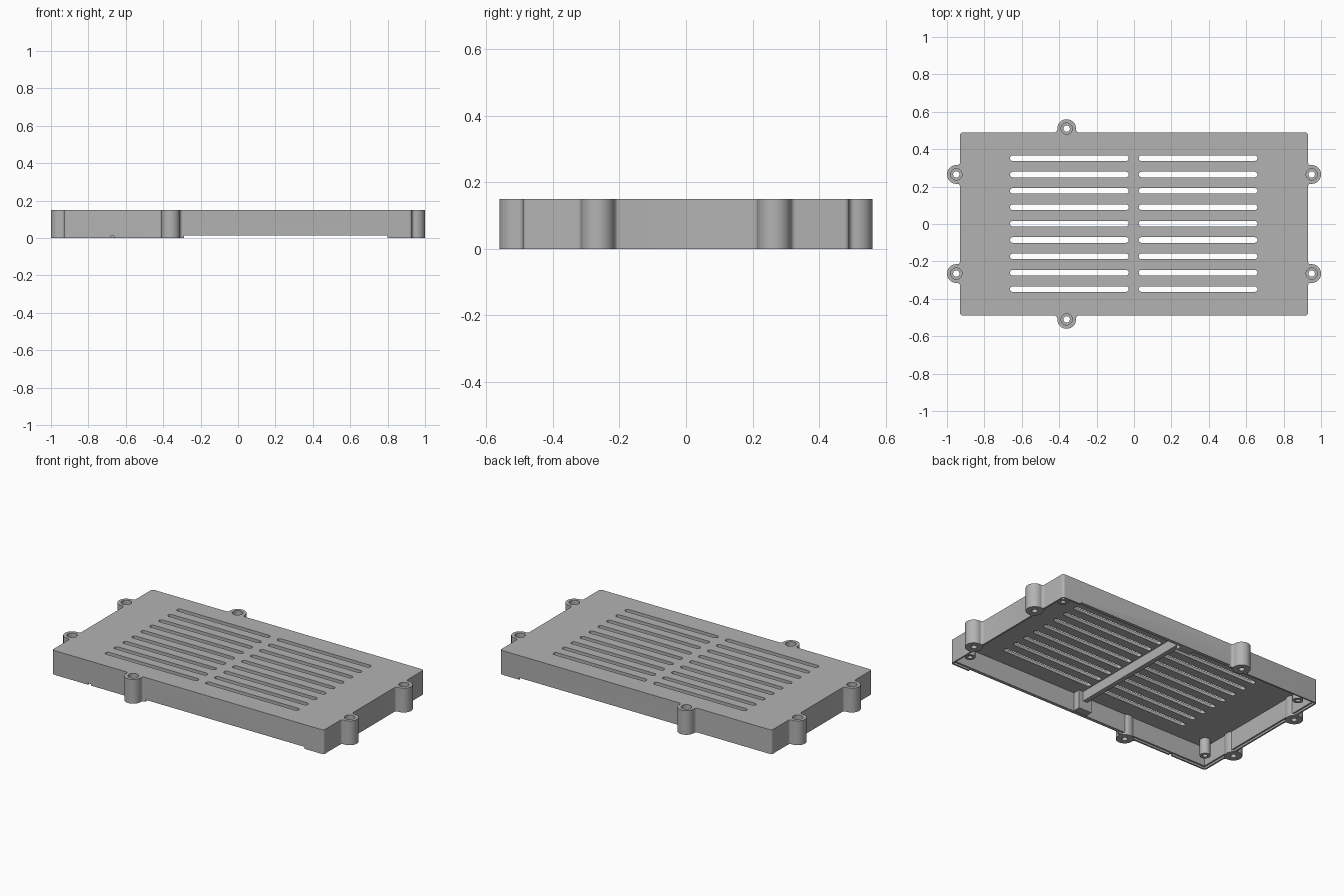
import bpy, bmesh
from math import pi, sqrt, atan2, cos, sin
from mathutils import Vector

HX, HY, TOP = 0.93, 0.49, 0.15      # body half sizes and height
WALL, ROOF, LIP = 0.02, 0.02, 0.012
LUG_R, LUG_OUT, FILLET = 0.05, 0.02, 0.015
SIDE_LUG, END_LUG = -0.36, 0.265

cube = bpy.data.objects.get("Cube")
if cube:
    bpy.data.objects.remove(cube, do_unlink=True)

grey = bpy.data.materials.new("grey_plastic")
grey.use_nodes = True
tone = (0.45, 0.45, 0.45, 1)
grey.diffuse_color = tone
shader = grey.node_tree.nodes["Principled BSDF"]
shader.inputs["Base Color"].default_value = tone
shader.inputs["Roughness"].default_value = 0.6


def arc(cx, cy, r, a, b, n):
    return [(cx + r * cos(a + (b - a) * i / n), cy + r * sin(a + (b - a) * i / n))
            for i in range(n + 1)]


def prisms(name, outlines, z0, z1):
    """One object holding an upright prism for each outline."""
    bm = bmesh.new()
    for pts in outlines:
        face = bm.faces.new([bm.verts.new((x, y, z0)) for x, y in pts])
        new = bmesh.ops.extrude_face_region(bm, geom=[face])["geom"]
        bmesh.ops.translate(bm, vec=(0, 0, z1 - z0),
                            verts=[v for v in new if isinstance(v, bmesh.types.BMVert)])
    bmesh.ops.recalc_face_normals(bm, faces=bm.faces)
    mesh = bpy.data.meshes.new(name)
    bm.to_mesh(mesh)
    bm.free()
    mesh.materials.append(grey)
    obj = bpy.data.objects.new(name, mesh)
    bpy.context.collection.objects.link(obj)
    return obj


def rect(x0, x1, y0, y1):
    return [(x0, y0), (x1, y0), (x1, y1), (x0, y1)]


def circle(x, y, r, n=32):
    return arc(x, y, r, 0, 2 * pi, n)[:-1]


def cut(target, *cutters):
    """Subtract the cutters in turn, bake the result and drop them."""
    for c in cutters:
        mod = target.modifiers.new("cut", 'BOOLEAN')
        mod.operation, mod.solver, mod.object = 'DIFFERENCE', 'EXACT', c
        c.hide_render = True
    bpy.context.view_layer.update()
    graph = bpy.context.evaluated_depsgraph_get()
    mesh = bpy.data.meshes.new_from_object(target.evaluated_get(graph))
    target.modifiers.clear()
    target.data = mesh
    for c in cutters:
        bpy.data.objects.remove(c, do_unlink=True)


def side(u, n, length, out, lugs, corner=0.015):
    """Outline of one side: corner arc, then each screw lug with its fillets."""
    u, n = Vector(u), Vector(n)
    pts = arc(-length + corner, -corner, corner, pi, pi / 2, 5)
    dx = sqrt((LUG_R + FILLET) ** 2 - (LUG_OUT - FILLET) ** 2)
    phi = atan2(LUG_OUT - FILLET, dx)
    for s in lugs:
        pts += arc(s - dx, FILLET, FILLET, -pi / 2, phi, 6)
        pts += arc(s, LUG_OUT, LUG_R, pi + phi, -phi, 28)[1:-1]
        pts += arc(s + dx, FILLET, FILLET, pi - phi, 1.5 * pi, 6)
    return [tuple(u * a + n * (out + h)) for a, h in pts]


# Outer shell with screw lugs
ends = (-END_LUG, END_LUG)
outline = (side((1, 0), (0, -1), HX, HY, [SIDE_LUG])
           + side((0, 1), (1, 0), HY, HX, ends)
           + side((-1, 0), (0, 1), HX, HY, [-SIDE_LUG])
           + side((0, -1), (-1, 0), HY, HX, ends))
shell = prisms("cover_shell", [outline], 0, TOP)

lugs = [(sx * (HX + LUG_OUT), y) for sx in (-1, 1) for y in ends]
lugs += [(SIDE_LUG, sy * (HY + LUG_OUT)) for sy in (-1, 1)]


def lug_circles(name, r, z0, z1):
    return prisms(name, [circle(x, y, r) for x, y in lugs], z0, z1)


# Hollow inside and stepped rim, both leaving the lugs solid
ix, iy = HX - WALL, HY - WALL
cavity = prisms("cavity_cutter", [rect(-ix, ix, -iy, iy)], -0.1, TOP - ROOF)
cut(cavity, lug_circles("lug_core", LUG_R, -0.2, 0.3))
rx, ry = ix + WALL / 2, iy + WALL / 2
rim = prisms("rim_cutter", [rect(-rx, rx, -ry, ry)], -0.08, LIP)
cut(rim, lug_circles("lug_core", LUG_R, -0.2, 0.3))

# Vent slots in two columns of nine
PITCH, SLOT_R = 0.0875, 0.015
slots = []
for x0, x1 in ((-0.663, -0.028), (0.025, 0.66)):
    for row in range(-4, 5):
        y = row * PITCH + 0.002
        slots.append(arc(x0 + SLOT_R, y, SLOT_R, pi / 2, 1.5 * pi, 8)
                     + arc(x1 - SLOT_R, y, SLOT_R, -pi / 2, pi / 2, 8))
vents = prisms("vent_cutter", slots, 0.1, 0.2)

# Screw holes, counterbores and the relieved lower edge
bores = lug_circles("bore_cutter", 0.017, -0.1, 0.3)
heads = lug_circles("head_cutter", 0.03, TOP - 0.04, 0.3)
relief = prisms("relief_cutter", [rect(-0.29, 0.8, -0.7, 0.7)], -0.06, LIP)
nick = prisms("nick_cutter", [rect(-0.683, -0.663, -0.7, -0.4)], -0.07, 0.01)
cut(shell, cavity, rim, vents, bores, heads, relief, nick)

# Inner corner posts with pilot holes
corners = [(sx * 0.86, sy * 0.405) for sx in (-1, 1) for sy in (-1, 1)]
posts = prisms("corner_posts", [circle(x, y, 0.03) for x, y in corners], 0.03, TOP - ROOF + 0.002)
cut(posts, prisms("pilot_cutter", [circle(x, y, 0.014, 20) for x, y in corners], 0, 0.1))

# Centre rib under the roof and its end blocks
rib = prisms("centre_rib", [rect(-0.015, 0.015, -0.43, 0.43)], 0.07, TOP - ROOF + 0.002)
blocks = prisms("rib_end_blocks", [rect(-0.045, 0.045, *sorted((s * 0.425, s * (iy + 0.002))))
                                   for s in (-1, 1)], 0.015, TOP - ROOF + 0.002)

# Smooth curved faces, keep edges sharp
bpy.ops.object.select_all(action='DESELECT')
for obj in (shell, posts, rib, blocks):
    obj.select_set(True)
bpy.context.view_layer.objects.active = shell
bpy.ops.object.shade_smooth_by_angle(angle=pi / 6)
